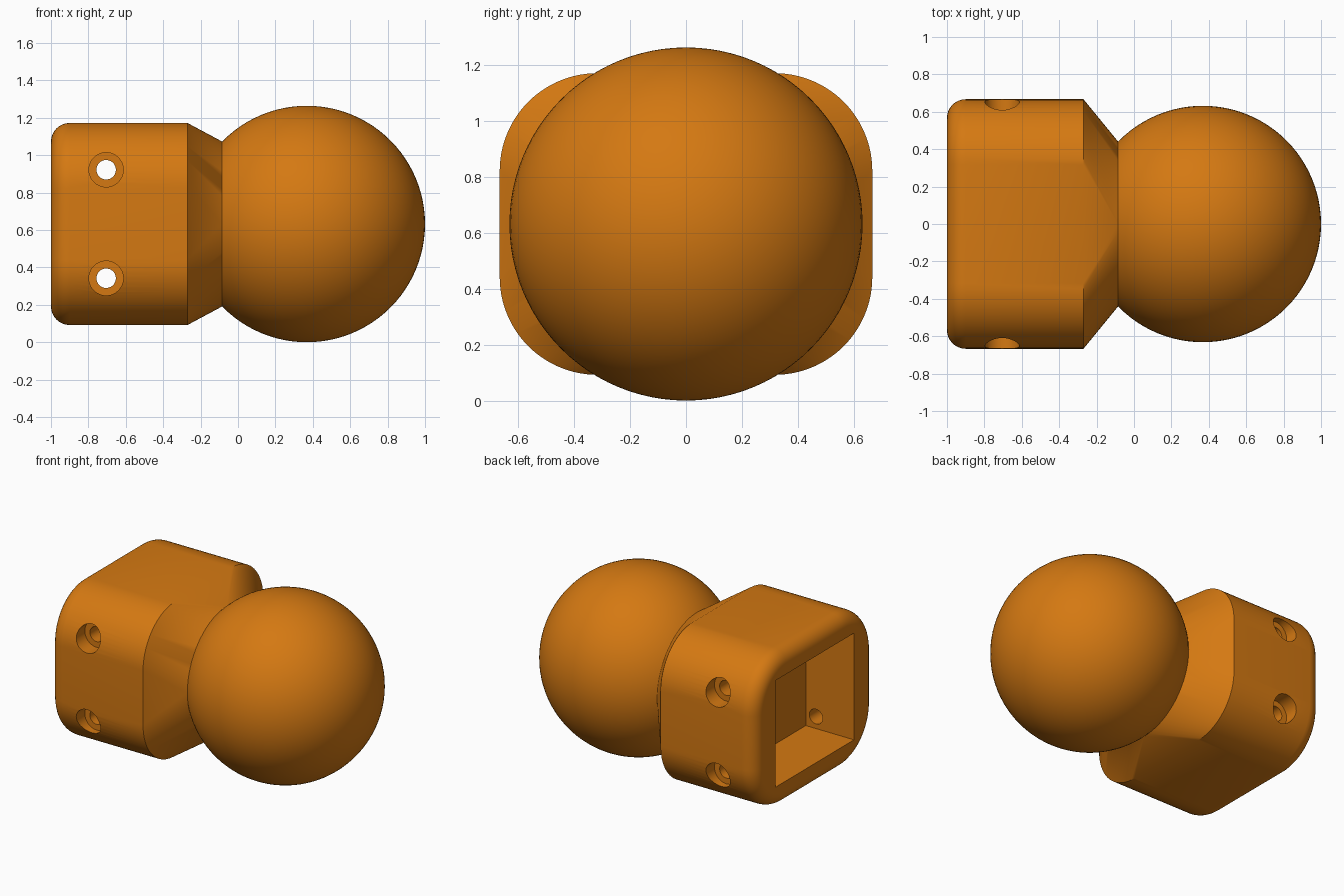
import bpy, bmesh, math
from mathutils import Matrix

if "Cube" in bpy.data.objects:
    bpy.data.objects.remove(bpy.data.objects["Cube"])

CZ = 0.632                 # height of the long axis
HY, HZ, R = 0.667, 0.54, 0.35   # socket half sizes and corner radius
FILLET = 0.1
SEG = 18                   # segments per rounded corner

orange = bpy.data.materials.new("orange")
orange.diffuse_color = (0.66, 0.19, 0.006, 1)
orange.use_nodes = True
orange.node_tree.nodes["Principled BSDF"].inputs["Base Color"].default_value = orange.diffuse_color


def make_object(name, bm):
    bmesh.ops.recalc_face_normals(bm, faces=bm.faces[:])
    mesh = bpy.data.meshes.new(name)
    bm.to_mesh(mesh)
    bm.free()
    mesh.materials.append(orange)
    obj = bpy.data.objects.new(name, mesh)
    bpy.context.collection.objects.link(obj)
    return obj


def select(obj):
    bpy.ops.object.select_all(action='DESELECT')
    obj.select_set(True)
    bpy.context.view_layer.objects.active = obj


def ring(bm, x, hy, hz, r):
    """Rounded rectangle across the x axis; hy = hz = r gives a circle."""
    verts = []
    for corner, (sy, sz) in enumerate([(1, 1), (-1, 1), (-1, -1), (1, -1)]):
        for i in range(SEG + 1):
            a = (corner + i / SEG) * math.pi / 2
            verts.append(bm.verts.new((x, sy * (hy - r) + r * math.cos(a),
                                       CZ + sz * (hz - r) + r * math.sin(a))))
    return verts


def cut(target, cutter):
    cutter.hide_render = True
    select(target)
    mod = target.modifiers.new("cut", 'BOOLEAN')
    mod.operation = 'DIFFERENCE'
    mod.solver = 'EXACT'
    mod.object = cutter
    bpy.ops.object.modifier_apply(modifier=mod.name)
    bpy.data.objects.remove(cutter)


# Socket body with rounded end, tapering into a round neck
bm = bmesh.new()
rings = []
for i in range(9):
    a = i / 8 * math.pi / 2
    d = FILLET * (1 - math.sin(a))
    rings.append(ring(bm, -1 + FILLET * (1 - math.cos(a)), HY - d, HZ - d, R - d))
rings.append(ring(bm, -0.27, HY, HZ, R))
for x, r in [(-0.085, 0.441), (0.0, 0.40)]:
    rings.append(ring(bm, x, r, r, r))
for a, b in zip(rings, rings[1:]):
    for i in range(len(a)):
        j = (i + 1) % len(a)
        bm.faces.new((a[i], a[j], b[j], b[i]))
bm.faces.new(rings[0])
bm.faces.new(rings[-1])
bmesh.ops.remove_doubles(bm, verts=bm.verts[:], dist=1e-5)
body = make_object("socket_body", bm)

# Rectangular pocket in the open end
bm = bmesh.new()
bmesh.ops.create_cube(bm, size=1, matrix=Matrix.Translation((-0.926, 0, CZ))
                      @ Matrix.Diagonal((0.6, 0.868, 0.748, 1)))
cut(body, make_object("pocket_cutter", bm))


# Screw holes with counterbores on both sides
def cylinder(name, x, y, z, r, length):
    bm = bmesh.new()
    bmesh.ops.create_cone(bm, cap_ends=True, segments=40, radius1=r, radius2=r,
                          depth=length, matrix=Matrix.Translation((x, y, z))
                          @ Matrix.Rotation(math.pi / 2, 4, 'X'))
    return make_object(name, bm)


for dz in (-0.29, 0.29):
    cut(body, cylinder("screw_hole_cutter", -0.705, 0, CZ + dz, 0.052, 2))
    for side in (-1, 1):
        cut(body, cylinder("counterbore_cutter", -0.705, side * 0.76, CZ + dz, 0.092, 0.4))

select(body)
bpy.ops.object.shade_smooth_by_angle(angle=math.radians(30))

# Ball
bm = bmesh.new()
bmesh.ops.create_uvsphere(bm, u_segments=96, v_segments=48, radius=0.632,
                          matrix=Matrix.Translation((0.368, 0, CZ)))
ball = make_object("ball", bm)
select(ball)
bpy.ops.object.shade_smooth_by_angle(angle=math.radians(30))
